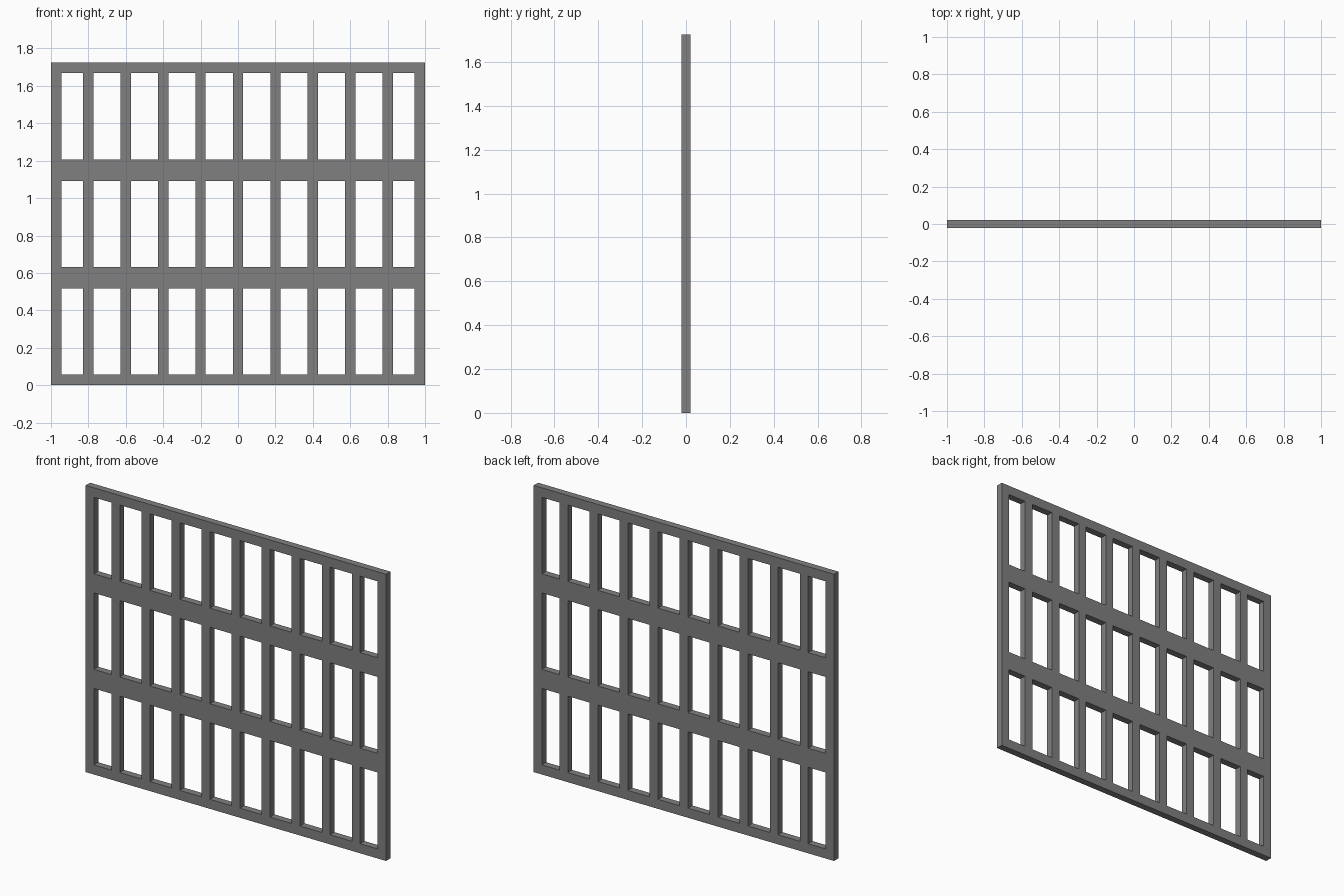
import bpy, bmesh

if "Cube" in bpy.data.objects:
    bpy.data.objects.remove(bpy.data.objects["Cube"])

# One solid lattice panel: 10 columns x 3 rows of rectangular openings
HALF_T = 0.021
BAR = 0.055          # upright width
EDGE = 0.0575        # rail border of each row
ROW = 0.575          # row height

# Cut lines: solid and open strips alternate along each axis
xs = [-1.0, -1.0 + BAR]
for i in range(1, 10):
    c = -1.0 + 0.2 * i
    xs += [c - BAR / 2, c + BAR / 2]
xs += [1.0 - BAR, 1.0]
zs = [0.0]
for r in range(3):
    zs += [r * ROW + EDGE, (r + 1) * ROW - EDGE]
zs.append(3 * ROW)

# Front sheet with openings left out
bm = bmesh.new()
grid = [[bm.verts.new((x, -HALF_T, z)) for z in zs] for x in xs]
for i in range(len(xs) - 1):
    for j in range(len(zs) - 1):
        if i % 2 and j % 2:
            continue
        bm.faces.new((grid[i][j], grid[i + 1][j], grid[i + 1][j + 1], grid[i][j + 1]))

# Thicken towards the back, keeping the front sheet
front = bm.faces[:]
ext = bmesh.ops.extrude_face_region(bm, geom=front, use_keep_orig=True)
back = [v for v in ext["geom"] if isinstance(v, bmesh.types.BMVert)]
bmesh.ops.translate(bm, verts=back, vec=(0, 2 * HALF_T, 0))
bmesh.ops.recalc_face_normals(bm, faces=bm.faces[:])

mesh = bpy.data.meshes.new("lattice_panel")
bm.to_mesh(mesh)
bm.free()

# Grey finish
grey = bpy.data.materials.new("mid grey")
grey.diffuse_color = (0.216, 0.216, 0.216, 1)
grey.use_nodes = True
grey.node_tree.nodes["Principled BSDF"].inputs["Base Color"].default_value = grey.diffuse_color
mesh.materials.append(grey)

panel = bpy.data.objects.new("lattice_panel", mesh)
bpy.context.collection.objects.link(panel)
